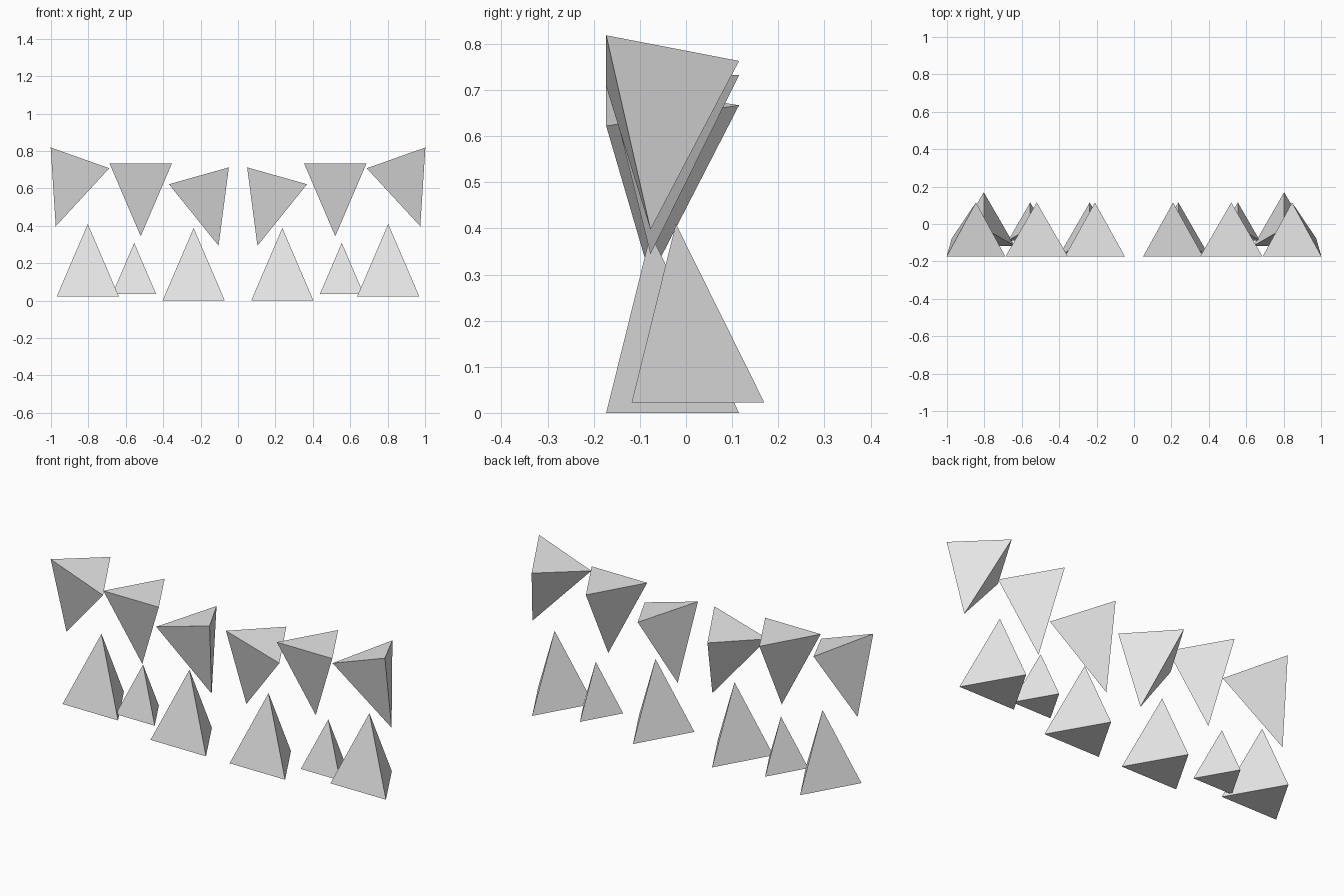
import bpy
import math
from mathutils import Vector, Matrix

cube = bpy.data.objects.get("Cube")
if cube:
    bpy.data.objects.remove(cube, do_unlink=True)

RADIUS, HEIGHT = 0.192, 0.388

grey = bpy.data.materials.new("light_grey")
grey.use_nodes = True
grey.diffuse_color = (0.8, 0.8, 0.8, 1)
grey.node_tree.nodes["Principled BSDF"].inputs["Base Color"].default_value = (0.8, 0.8, 0.8, 1)


def tooth(name, base, scale=1.0, tilt=0.0):
    """Three-sided spike: centre of its base, size, and turn about the y axis."""
    bpy.ops.mesh.primitive_cone_add(vertices=3, radius1=RADIUS, radius2=0, depth=HEIGHT)
    obj = bpy.context.object
    obj.name = name
    mesh = obj.data
    # Put the origin on the base, with one corner at the back
    mesh.transform(Matrix.Translation((0, 0, HEIGHT / 2)))
    back = max((v.co for v in mesh.vertices if v.co.z < HEIGHT / 2), key=lambda c: c.y)
    turn = math.pi / 2 - math.atan2(back.y, back.x)
    mesh.transform(Matrix.Rotation(turn, 4, "Z"))
    mesh.transform(Matrix.Rotation(math.radians(tilt), 4, "Y") @ Matrix.Scale(scale, 4))
    obj.location = Vector(base)
    mesh.materials.append(grey)


for side, s in (("left", 1), ("right", -1)):
    # Lower row, points up
    tooth(f"lower_inner_tooth_{side}", (s * 0.237, -0.077, 0))
    tooth(f"lower_small_tooth_{side}", (s * 0.555, -0.02, 0.035), scale=0.705)
    tooth(f"lower_outer_tooth_{side}", (s * 0.803, -0.022, 0.022))
    # Upper row, points down, inner and outer ones leaning
    tooth(f"upper_inner_tooth_{side}", (s * 0.209, -0.077, 0.667), tilt=180 + s * 15.7)
    tooth(f"upper_middle_tooth_{side}", (s * 0.52, -0.077, 0.732), tilt=180)
    tooth(f"upper_outer_tooth_{side}", (s * 0.845, -0.077, 0.763), tilt=180 - s * 19.5)
